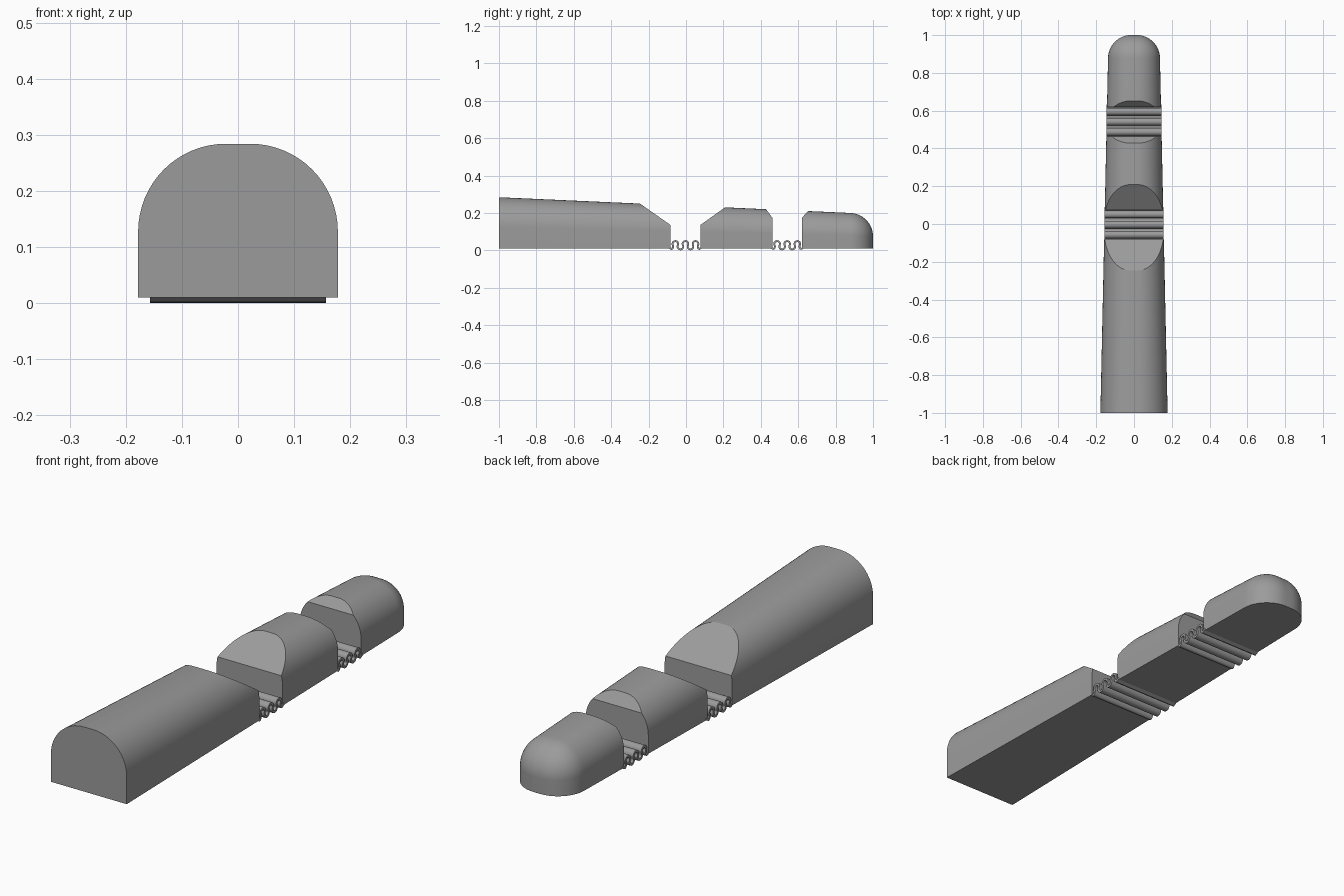
import bpy, bmesh, math
from mathutils import Vector

if "Cube" in bpy.data.objects:
    bpy.data.objects.remove(bpy.data.objects["Cube"])

grey = bpy.data.materials.new("plain grey")
grey.diffuse_color = (0.33, 0.33, 0.33, 1)
grey.use_nodes = True
grey.node_tree.nodes["Principled BSDF"].inputs["Base Color"].default_value = grey.diffuse_color

BASE = 0.01          # underside of the solid segments
TIP_START = 0.88     # where the rounded fingertip begins
ARC = 16


def half_width(y):
    return 0.178 - 0.0216 * (y + 1)


def top(y):
    return 0.284 - 0.0447 * (y + 1)


def finish(bm, name):
    bmesh.ops.remove_doubles(bm, verts=bm.verts, dist=1e-5)
    bmesh.ops.recalc_face_normals(bm, faces=bm.faces)
    mesh = bpy.data.meshes.new(name)
    bm.to_mesh(mesh)
    bm.free()
    mesh.materials.append(grey)
    ob = bpy.data.objects.new(name, mesh)
    bpy.context.collection.objects.link(ob)
    bpy.ops.object.select_all(action='DESELECT')
    ob.select_set(True)
    bpy.context.view_layer.objects.active = ob
    bpy.ops.object.shade_smooth_by_angle(angle=math.radians(30))


def loft(bm, rings):
    rows = [[bm.verts.new(p) for p in r] for r in rings]
    n = len(rows[0])
    for a, b in zip(rows, rows[1:]):
        for i in range(n):
            j = (i + 1) % n
            bm.faces.new((a[i], a[j], b[j], b[i]))
    bm.faces.new(rows[0])
    bm.faces.new(rows[-1])


def section(y, inset=0.0):
    """Arched cross-section with flat base, optionally shrunk inward."""
    w, r = half_width(y), 0.88 * half_width(y)
    cx, cz = w - r, top(y) - r
    r = max(r - inset, 0)
    pts = [(cx + r, y, BASE)]
    for k in range(ARC + 1):
        a = math.pi / 2 * k / ARC
        pts.append((cx + r * math.cos(a), y, cz + r * math.sin(a)))
    return pts + [(-x, yy, z) for x, yy, z in reversed(pts)]


def segment(name, y0, y1, chamfers, rounded=False):
    bm = bmesh.new()
    if rounded:
        rings = [section(y0), section(TIP_START)]
        length = 1 - TIP_START
        r = 0.88 * half_width(1)
        for k in range(1, 15):
            a = math.pi / 2 * k / 14
            rings.append(section(TIP_START + length * math.sin(a), r * (1 - math.cos(a))))
    else:
        rings = [section(y0), section(y1)]
    loft(bm, rings)
    bmesh.ops.remove_doubles(bm, verts=bm.verts, dist=1e-5)
    # sloping clearance cuts at the joints
    for (ya, za), (yb, zb) in chamfers:
        n = Vector((0, za - zb, yb - ya))
        if n.z < 0:
            n.negate()
        cut = bmesh.ops.bisect_plane(
            bm, geom=bm.verts[:] + bm.edges[:] + bm.faces[:], dist=1e-6,
            plane_co=(0, ya, za), plane_no=n.normalized(), clear_outer=True)
        rim = [e for e in bm.edges if e.is_boundary]
        bmesh.ops.holes_fill(bm, edges=rim, sides=0)
    finish(bm, name)


def hinge(name, yc):
    """Thin meandering strip made of tangent arcs."""
    pitch, low, high, half = 0.027, 0.0204, 0.0344, 0.005
    rad = math.hypot(pitch, high - low) / 2
    tilt = math.degrees(math.atan2(high - low, pitch))
    path = [(-0.09, 0.016)]
    for i in range(-3, 4):
        if i % 2:
            a0, a1, cz = 180 - tilt, 360 + tilt, low
            if i == -3:
                a0 = 300
            if i == 3:
                a1 = 240
        else:
            a0, a1, cz = 180 + tilt, -tilt, high
        for k in range(13):
            a = math.radians(a0 + (a1 - a0) * k / 12)
            p = (i * pitch + rad * math.cos(a), cz + rad * math.sin(a))
            if math.dist(p, path[-1]) > 1e-4:
                path.append(p)
    path.append((0.09, 0.016))

    bm = bmesh.new()
    rings = []
    for i, (y, z) in enumerate(path):
        p, q = path[max(i - 1, 0)], path[min(i + 1, len(path) - 1)]
        t = Vector((q[0] - p[0], q[1] - p[1])).normalized() * half
        w = half_width(yc)
        rings.append([(sx * w, yc + y - s * t.y, z + s * t.x)
                      for sx, s in ((-1, -1), (1, -1), (1, 1), (-1, 1))])
    loft(bm, rings)
    finish(bm, name)


# three solid finger segments
segment("base_segment", -1.0, -0.083, [((-0.246, 0.250), (-0.083, 0.136))])
segment("middle_segment", 0.077, 0.462,
        [((0.077, 0.136), (0.209, 0.230)), ((0.428, 0.220), (0.462, 0.174))])
segment("tip_segment", 0.62, 1.0, [((0.62, 0.174), (0.652, 0.2102))], rounded=True)

# flexible joints between them
hinge("lower_hinge", -0.003)
hinge("upper_hinge", 0.541)
